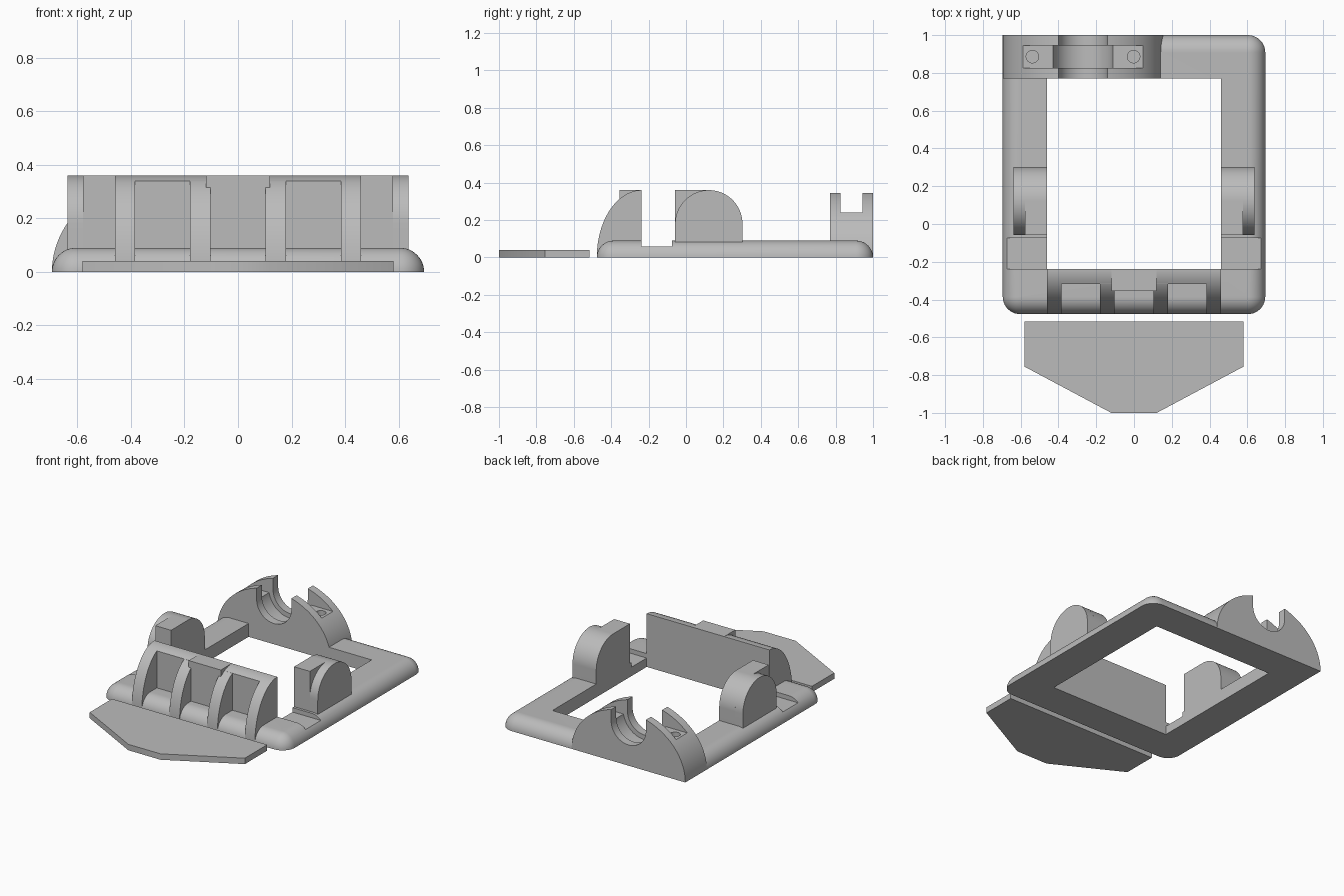
import bpy, bmesh
from math import sin, cos, pi, radians

old = bpy.data.objects.get("Cube")
if old:
    bpy.data.objects.remove(old, do_unlink=True)

grey = bpy.data.materials.new("plain grey")
grey.use_nodes = True
grey.diffuse_color = (0.5, 0.5, 0.5, 1)
grey.node_tree.nodes["Principled BSDF"].inputs["Base Color"].default_value = (0.5, 0.5, 0.5, 1)


def finish(name, bm):
    bmesh.ops.recalc_face_normals(bm, faces=bm.faces[:])
    mesh = bpy.data.meshes.new(name)
    bm.to_mesh(mesh)
    bm.free()
    mesh.materials.append(grey)
    ob = bpy.data.objects.new(name, mesh)
    bpy.context.collection.objects.link(ob)
    return ob


def loft(name, loops):
    """Skin a stack of equal-length closed loops and cap both ends."""
    bm = bmesh.new()
    rings = [[bm.verts.new(p) for p in loop] for loop in loops]
    n = len(rings[0])
    for a, b in zip(rings, rings[1:]):
        for i in range(n):
            j = (i + 1) % n
            bm.faces.new((a[i], a[j], b[j], b[i]))
    bm.faces.new(rings[0])
    bm.faces.new(rings[-1])
    return finish(name, bm)


def prism(name, pts, axis, lo, hi):
    """Extrude a 2D profile along X, Y or Z."""
    place = {"X": lambda p, t: (t, p[0], p[1]),
             "Y": lambda p, t: (p[0], t, p[1]),
             "Z": lambda p, t: (p[0], p[1], t)}[axis]
    return loft(name, [[place(p, t) for p in pts] for t in (lo, hi)])


def box(name, x0, x1, y0, y1, z0, z1):
    return prism(name, [(x0, y0), (x1, y0), (x1, y1), (x0, y1)], "Z", z0, z1)


def arc(cx, cy, rx, ry, start, end, n=40):
    angles = [radians(start + (end - start) * i / n) for i in range(n + 1)]
    return [(cx + rx * cos(a), cy + ry * sin(a)) for a in angles]


def activate(ob):
    bpy.ops.object.select_all(action="DESELECT")
    ob.select_set(True)
    bpy.context.view_layer.objects.active = ob


def cut(ob, *cutters):
    activate(ob)
    for c in cutters:
        mod = ob.modifiers.new("cut", "BOOLEAN")
        mod.operation = "DIFFERENCE"
        mod.solver = "EXACT"
        mod.object = c
        bpy.ops.object.modifier_apply(modifier=mod.name)
        bpy.data.objects.remove(c, do_unlink=True)


parts = []
W, FRONT, BACK, T = 0.695, -0.477, 1.0, 0.09
HOLE, INNER, TOP = 0.46, -0.237, 0.36

# Base frame: rounded slab with a big opening and a side notch on each rail
loops = []
for k in range(13):
    a = k / 12 * pi / 2
    inset = T * (1 - cos(a))
    r = T + 0.002 - inset
    x, y0, y1 = W - inset - r, FRONT + inset + r, BACK - inset - r
    outline = (arc(x, y1, r, r, 0, 90, 10) + arc(-x, y1, r, r, 90, 180, 10)
               + arc(-x, y0, r, r, 180, 270, 10) + arc(x, y0, r, r, 270, 360, 10))
    loops.append([(px, py, T * sin(a)) for px, py in outline])
frame = loft("base_frame", loops)
cut(frame,
    box("opening", -HOLE, HOLE, INNER, 0.77, -1, 1),
    box("left_notch", HOLE - 0.05, 1, INNER, -0.075, 0.06, 1),
    box("right_notch", -1, 0.05 - HOLE, INNER, -0.075, 0.06, 1))
parts.append(frame)

# Front bumper: curved ribs, recessed panel and centre block
curve = arc(INNER, 0, INNER - FRONT, TOP, 180, 90)
rib = curve + [(INNER, 0)]
for i, (x0, x1) in enumerate([(-0.46, -0.385), (-0.18, -0.103), (0.103, 0.18), (0.385, 0.46)]):
    parts.append(prism(f"bumper_rib_{i + 1}", rib, "X", x0, x1))
panel = [(-0.317, 0), (-0.317, 0.34)] + [p for p in curve if p[0] > -0.315] + [(INNER, 0)]
parts.append(prism("bumper_panel", panel, "X", -0.385, 0.385))
parts.append(box("bumper_centre_block", -0.103, 0.103, -0.355, INNER, 0, TOP))
parts.append(box("bumper_centre_lip", -0.12, 0.12, -0.355, INNER, 0.315, TOP))

# Side posts: inner half square at the front, outer half fully rounded
CY, R = 0.122, 0.18
square_front = [(CY - R, 0.04), (CY + R, 0.04)] + arc(CY, R, R, R, 0, 90) + [(CY - R, TOP)]
arched = [(CY - R, 0.04), (CY + R, 0.04)] + arc(CY, R, R, R, 0, 180)
for side, s in (("left", 1), ("right", -1)):
    parts.append(prism(f"{side}_post_inner", square_front, "X", s * HOLE, s * 0.578))
    parts.append(prism(f"{side}_post_outer", arched, "X", s * 0.578, s * 0.637))

# Rear cradle: half-ellipse block with a U slot, inner groove and screw pocket
CX, CZ = -0.27, 0.27


def u_shape(r):
    return arc(CX, CZ, r, r, 180, 360) + [(CX + r, 1), (CX - r, 1)]


cradle = prism("rear_cradle", arc(CX, 0, 0.425, 0.362, 0, 180, 64), "Y", 0.77, BACK)
cut(cradle,
    prism("slot", u_shape(0.13), "Y", 0.5, 1.5),
    prism("groove", u_shape(0.162), "Y", 0.826, 0.945),
    box("pocket", CX - 0.318, CX + 0.318, 0.826, 0.945, 0.24, 1),
    *[prism("screw_hole", arc(CX + s * 0.268, 0.886, 0.033, 0.033, 0, 348.75, 31), "Z", 0.1, 0.5)
      for s in (-1, 1)])
parts.append(cradle)

# Separate flat plate lying in front
half = [(0.12, -1), (0.58, -0.755), (0.58, -0.517)]
parts.append(prism("front_plate", half + [(-x, y) for x, y in reversed(half)], "Z", 0, 0.04))

for ob in parts:
    activate(ob)
    bpy.ops.object.shade_smooth_by_angle(angle=radians(30))
